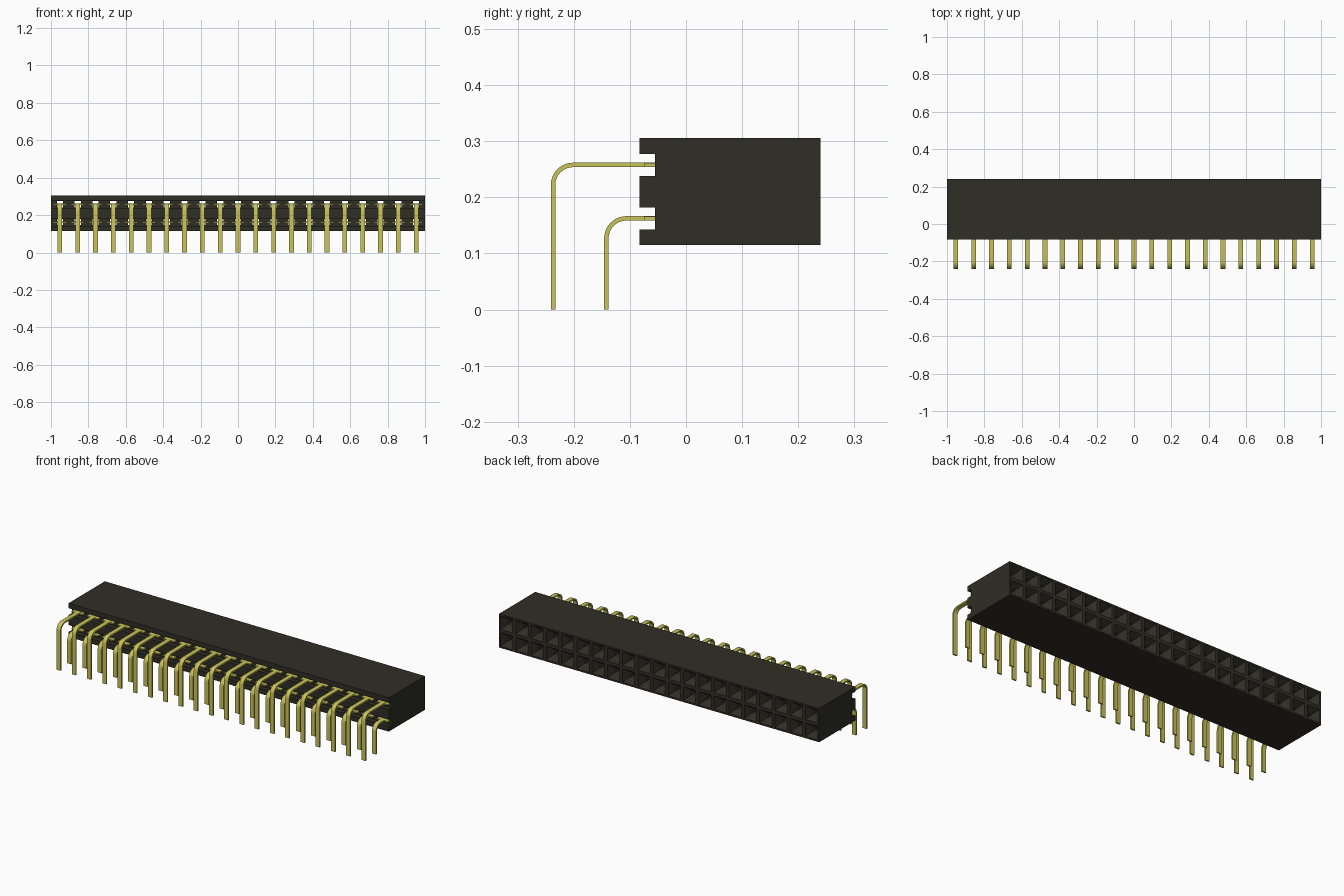
import bpy, bmesh, math

cube = bpy.data.objects.get("Cube")
if cube:
    bpy.data.objects.remove(cube, do_unlink=True)


def material(name, rgb, rough):
    m = bpy.data.materials.new(name)
    m.use_nodes = True
    m.diffuse_color = (*rgb, 1)
    b = m.node_tree.nodes["Principled BSDF"]
    b.inputs["Base Color"].default_value = (*rgb, 1)
    b.inputs["Roughness"].default_value = rough
    return m


PLASTIC = material("black plastic", (0.028, 0.027, 0.018), 0.6)
GOLD = material("gold contact", (0.58, 0.54, 0.10), 0.4)

COLS = 21
PITCH = 2 / COLS
H = PITCH / 2                      # half a cell
BOTTOM = 0.115
ROWS = [BOTTOM + H, BOTTOM + 3 * H]
BACK, FRONT, FLOOR = 0.24, -0.083, -0.055
NOTCH = 0.0195                     # half height of the front channels
HOLE = 0.0165                      # half width of the contact hole


def column_x(i):
    return (i - (COLS - 1) / 2) * PITCH


def finish(bm, name, mat):
    bmesh.ops.remove_doubles(bm, verts=bm.verts, dist=1e-5)
    bmesh.ops.recalc_face_normals(bm, faces=bm.faces)
    me = bpy.data.meshes.new(name)
    bm.to_mesh(me)
    bm.free()
    me.materials.append(mat)
    return me


def add(name, me, loc=(0, 0, 0)):
    ob = bpy.data.objects.new(name, me)
    ob.location = loc
    bpy.context.collection.objects.link(ob)
    return ob


# Housing: each cell is a chain of rectangles from socket mouth to front channel
bm = bmesh.new()


def ring(cx, cz, hx, hz, y):
    return [bm.verts.new((cx + sx * hx, y, cz + sz * hz))
            for sx, sz in ((-1, -1), (1, -1), (1, 1), (-1, 1))]


def bridge(a, b, sides=(0, 1, 2, 3)):
    for k in sides:                # 0 bottom, 1 right, 2 top, 3 left
        n = (k + 1) % 4
        bm.faces.new((a[k], a[n], b[n], b[k]))


for i in range(COLS):
    x = column_x(i)
    for r, z in enumerate(ROWS):
        rim = ring(x, z, H, H, BACK)
        mouth = ring(x, z, 0.038, 0.038, BACK)
        throat = ring(x, z, HOLE, HOLE, BACK - 0.032)
        exit_ = ring(x, z, HOLE, HOLE, FLOOR)
        floor = ring(x, z, H, NOTCH, FLOOR)
        lip = ring(x, z, H, NOTCH, FRONT)
        edge = ring(x, z, H, H, FRONT)
        for a, b in ((rim, mouth), (mouth, throat), (throat, exit_), (exit_, floor)):
            bridge(a, b)
        bridge(floor, lip, (0, 2))
        bridge(lip, edge, (0, 2))
        bridge(edge, rim, (2,) if r else (0,))

# Housing ends, with the two channels open at the sides
profile = [(BACK, BOTTOM), (FRONT, BOTTOM)]
for z in ROWS:
    profile += [(FRONT, z - NOTCH), (FLOOR, z - NOTCH), (FLOOR, z + NOTCH), (FRONT, z + NOTCH)]
profile += [(FRONT, BOTTOM + 4 * H), (BACK, BOTTOM + 4 * H), (BACK, BOTTOM + 2 * H)]
for x in (-1, 1):
    bm.faces.new([bm.verts.new((x, y, z)) for y, z in profile])
add("socket_housing", finish(bm, "socket_housing", PLASTIC))


# Bent flat pins
def pin_mesh(name, leg_y, z, radius=0.036, thick=0.004, half_w=0.0125):
    bm = bmesh.new()
    path = [(leg_y, 0, 1, 0)]      # y, z and the normal pointing inside the bend
    cy, cz = leg_y + radius, z - radius
    for k in range(9):
        a = math.pi - k * math.pi / 16
        path.append((cy + radius * math.cos(a), cz + radius * math.sin(a),
                     -math.cos(a), -math.sin(a)))
    path.append((-0.01, z, 0, -1))
    prev = None
    for y, pz, ny, nz in path:
        sec = [bm.verts.new((sx * half_w, y + s * thick * ny, pz + s * thick * nz))
               for sx, s in ((-1, -1), (1, -1), (1, 1), (-1, 1))]
        if prev:
            bridge_faces = [(prev[k], prev[(k + 1) % 4], sec[(k + 1) % 4], sec[k]) for k in range(4)]
            for f in bridge_faces:
                bm.faces.new(f)
        else:
            bm.faces.new(sec)
        prev = sec
    bm.faces.new(prev)
    # Shoulders resting on the channel floor
    for s in (-1, 1):
        cube = bmesh.ops.create_cube(bm, size=1)["verts"]
        bmesh.ops.scale(bm, vec=(0.022, 0.02, 0.007), verts=cube)
        bmesh.ops.translate(bm, vec=(s * 0.0235, FLOOR - 0.01, z), verts=cube)
    me = finish(bm, name, GOLD)
    for p in me.polygons:
        p.use_smooth = True
    me.set_sharp_from_angle(angle=math.radians(30))
    return me


for name, leg_y, z in (("lower_pin", -0.142, ROWS[0]), ("upper_pin", -0.237, ROWS[1])):
    me = pin_mesh(name, leg_y, z)
    for i in range(COLS):
        add(f"{name}_{i + 1}", me, (column_x(i), 0, 0))
